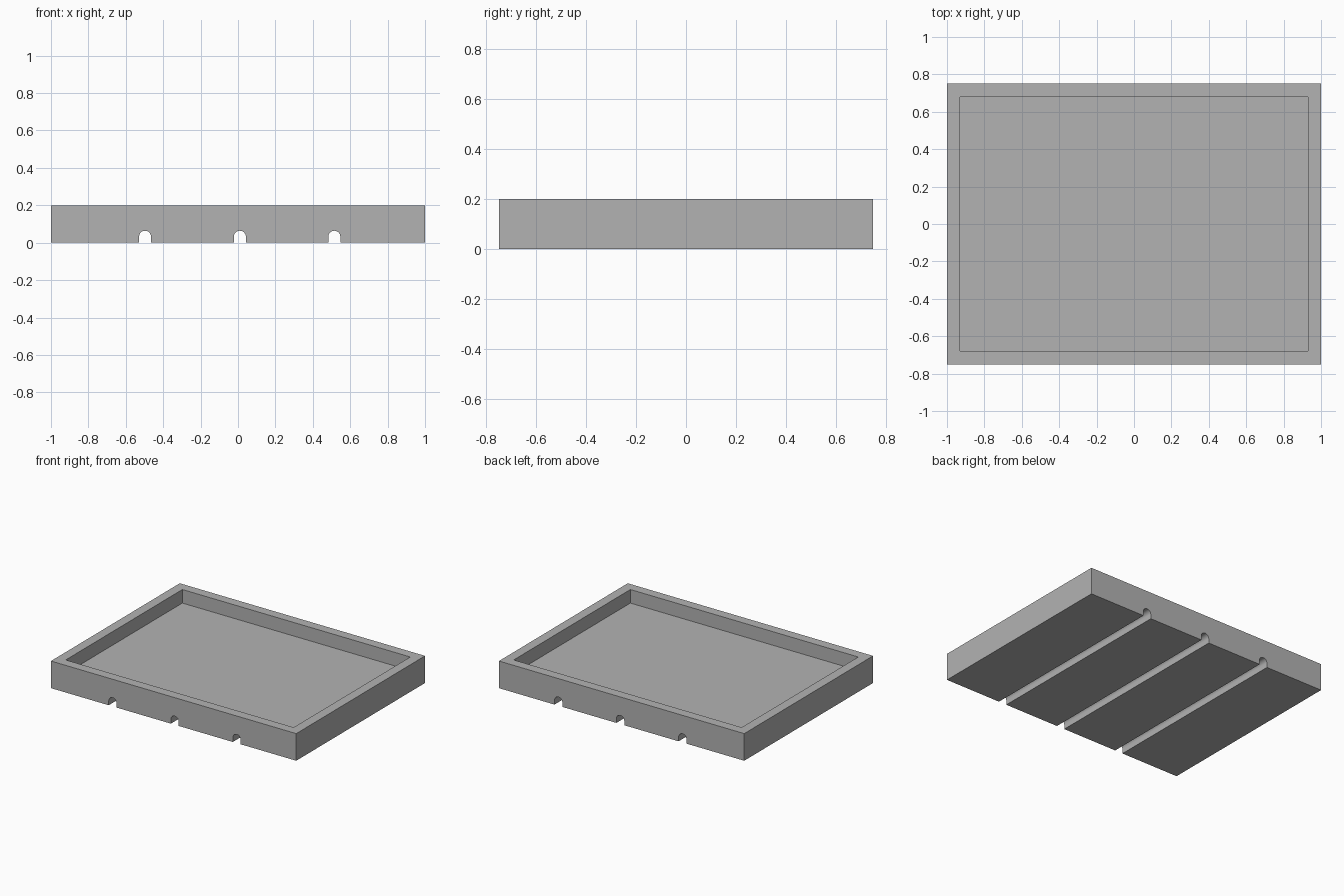
import bpy
import bmesh
from math import pi, cos, sin
from mathutils import Vector

cube = bpy.data.objects.get("Cube")
if cube:
    bpy.data.objects.remove(cube, do_unlink=True)

HALF_X, HALF_Y, HEIGHT = 1.0, 0.75, 0.2
RIM, DEPTH = 0.1, 0.1
GROOVE_R, GROOVE_SPRING = 0.032, 0.032
GROOVES = (-0.497, 0.01, 0.515)
ARC_STEPS = 16

# Grey material
grey = bpy.data.materials.new("plain grey")
grey.use_nodes = True
colour = (0.45, 0.45, 0.45, 1)
grey.diffuse_color = colour
grey.node_tree.nodes["Principled BSDF"].inputs["Base Color"].default_value = colour

# Front outline: a slab with round-topped grooves along its underside
outline = [(-HALF_X, 0)]
for x in GROOVES:
    outline.append((x - GROOVE_R, 0))
    for i in range(ARC_STEPS + 1):
        a = pi - pi * i / ARC_STEPS
        outline.append((x + GROOVE_R * cos(a), GROOVE_SPRING + GROOVE_R * sin(a)))
    outline.append((x + GROOVE_R, 0))
outline += [(HALF_X, 0), (HALF_X, HEIGHT), (-HALF_X, HEIGHT)]

# Extrude the outline from front to back
bm = bmesh.new()
front = bm.faces.new([bm.verts.new((x, -HALF_Y, z)) for x, z in outline])
extruded = bmesh.ops.extrude_face_region(bm, geom=[front], use_keep_orig=True)
back_verts = [g for g in extruded["geom"] if isinstance(g, bmesh.types.BMVert)]
bmesh.ops.translate(bm, verts=back_verts, vec=Vector((0, 2 * HALF_Y, 0)))
bmesh.ops.recalc_face_normals(bm, faces=bm.faces)

# Sink the tray floor: a rim first, then straight inner walls
floor = next(f for f in bm.faces
             if f.normal.z > 0.9 and f.calc_center_median().z > HEIGHT - 0.01)
bmesh.ops.inset_individual(bm, faces=[floor], thickness=RIM)
bmesh.ops.inset_individual(bm, faces=[floor], thickness=0)
bmesh.ops.translate(bm, verts=floor.verts, vec=Vector((0, 0, -DEPTH)))

mesh = bpy.data.meshes.new("grooved_tray")
bm.to_mesh(mesh)
bm.free()
mesh.materials.append(grey)
tray = bpy.data.objects.new("grooved_tray", mesh)
bpy.context.collection.objects.link(tray)

# Smooth groove arches, sharp edges elsewhere
bpy.context.view_layer.objects.active = tray
tray.select_set(True)
bpy.ops.object.shade_smooth_by_angle(angle=pi / 6)
